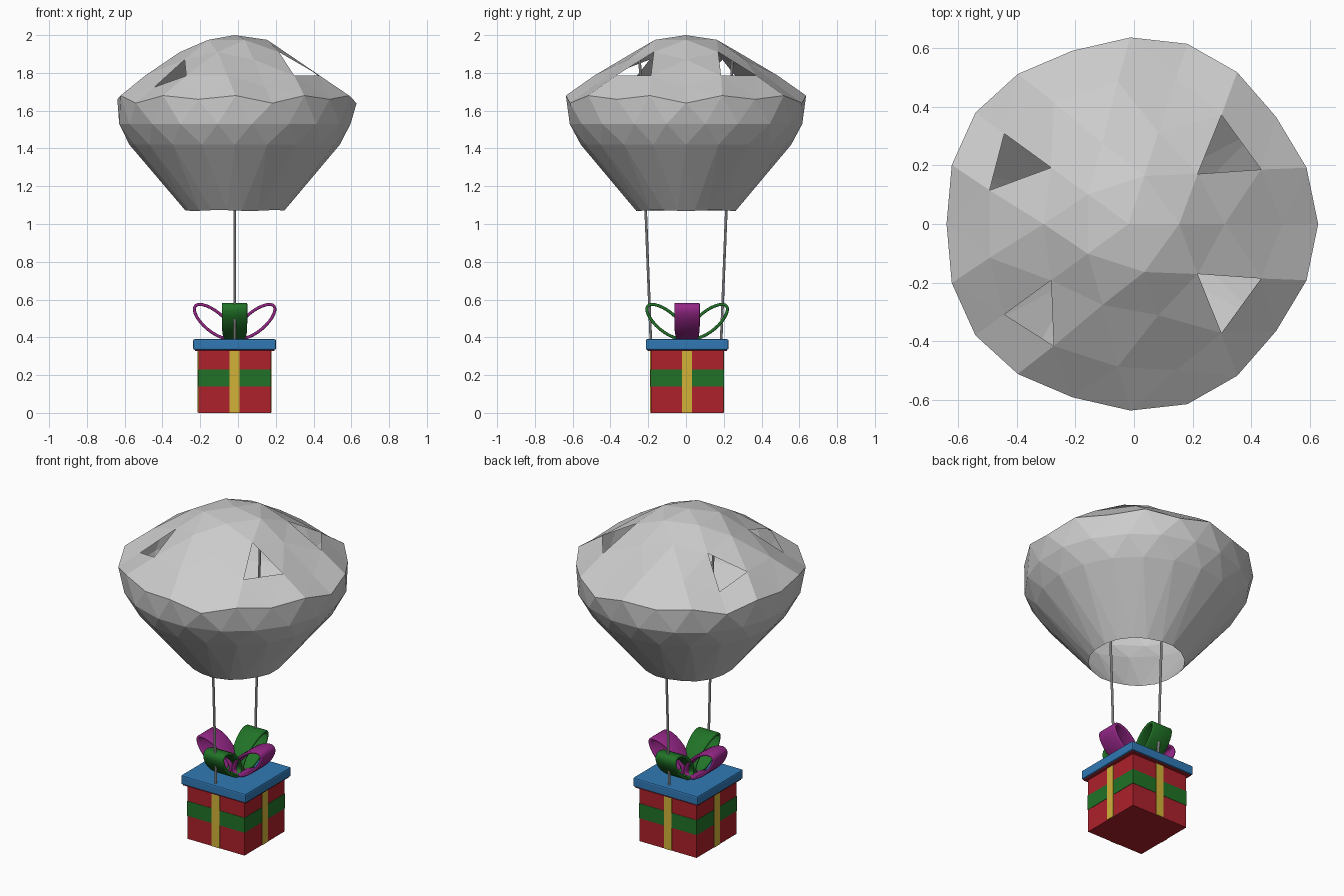
import bpy, bmesh, math
from mathutils import Vector

if "Cube" in bpy.data.objects:
    bpy.data.objects.remove(bpy.data.objects["Cube"])

CX, CY = -0.018, 0.006   # axis of the parcel and envelope


def material(name, rgb):
    m = bpy.data.materials.new(name)
    m.diffuse_color = (*rgb, 1)
    m.use_nodes = True
    m.node_tree.nodes["Principled BSDF"].inputs["Base Color"].default_value = m.diffuse_color
    return m


RED = material("red", (0.42, 0.015, 0.025))
GREEN = material("green", (0.015, 0.17, 0.02))
YELLOW = material("yellow", (0.65, 0.45, 0.04))
BLUE = material("blue", (0.03, 0.19, 0.46))
PURPLE = material("purple", (0.3, 0.02, 0.24))


def finish(name, bm, mat=None):
    me = bpy.data.meshes.new(name)
    bm.to_mesh(me)
    bm.free()
    ob = bpy.data.objects.new(name, me)
    bpy.context.collection.objects.link(ob)
    if mat:
        me.materials.append(mat)
    return ob


def box(name, center, size, mat, bevel=0):
    bm = bmesh.new()
    bmesh.ops.create_cube(bm, size=1)
    for v in bm.verts:
        v.co = Vector([c + a * s for c, a, s in zip(center, v.co, size)])
    ob = finish(name, bm, mat)
    if bevel:
        mod = ob.modifiers.new("bevel", 'BEVEL')
        mod.width, mod.segments = bevel, 2
    return ob


# Envelope: icosphere whose rings are remapped to (sphere z, new z, radius factor)
RINGS = [(1, 2.0, .63), (.962, 1.975, .63), (.894, 1.91, .649), (.851, 1.87, .622),
         (.724, 1.785, .707), (.675, 1.725, .71), (.526, 1.66, .73), (.506, 1.68, .737),
         (.447, 1.64, .722), (.276, 1.53, .645), (.232, 1.53, .64), (0, 1.42, .557),
         (-.232, 1.073, .273), (-.276, 1.07, .277)]
bm = bmesh.new()
bmesh.ops.create_icosphere(bm, subdivisions=1, radius=1)
for _ in range(2):
    bmesh.ops.subdivide_edges(bm, edges=bm.edges[:], cuts=1, use_grid_fill=True)
    for v in bm.verts:
        v.co.normalize()
bmesh.ops.delete(bm, geom=[v for v in bm.verts if v.co.z < -.35], context='VERTS')
for v in bm.verts:
    s, z, k = min(RINGS, key=lambda r: abs(r[0] - v.co.z))
    v.co = Vector((CX + v.co.x * k, v.co.y * k, z))
# four triangular vents
vents = []
for x, y in ((.32, .24), (.32, -.24), (-.403, .207), (-.33, -.303)):
    top = [f for f in bm.faces if f.calc_center_median().z > 1.68]
    vents.append(min(top, key=lambda f: (f.calc_center_median().xy - Vector((x, y))).length))
bmesh.ops.delete(bm, geom=list(set(vents)), context='FACES')
finish("envelope", bm)

# Ropes from the lid up into the envelope
for side, label in ((-1, "front"), (1, "back")):
    a = Vector((CX, side * .186, .38))
    b = Vector((CX, side * .245, 1.87))
    bm = bmesh.new()
    bmesh.ops.create_cone(bm, cap_ends=True, segments=8, radius1=.007, radius2=.007,
                          depth=(b - a).length)
    q = (b - a).to_track_quat('Z', 'Y')
    for v in bm.verts:
        v.co = q @ v.co + (a + b) / 2
    finish(label + "_rope", bm)

# Parcel with lid
box("parcel", (CX, CY, .166), (.384, .384, .332), RED)
box("lid_lining", (CX, CY, .334), (.42, .42, .012), RED)
box("lid", (CX, CY, .362), (.438, .438, .056), BLUE, .008)

# Ribbon around the parcel and upright strips on each side
box("green_band", (CX, CY, .185), (.388, .388, .09), GREEN)
for i in range(4):
    t = i * math.pi / 2
    dx, dy = round(math.cos(t)), round(math.sin(t))
    box(f"yellow_strip_{i + 1}", (CX + dx * .192, CY + dy * .192, .166),
        (.008 if dx else .052, .008 if dy else .052, .33), YELLOW)

# Bow: four tilted oval loops of ribbon
N, TILT = 28, math.radians(40)
for i in range(4):
    t = i * math.pi / 2
    bm = bmesh.new()
    rows = []
    for j in range(N):
        p = 2 * math.pi * j / N
        e, f = .135 * math.cos(p), .06 * math.sin(p)
        u = .111 + e * math.cos(TILT) - f * math.sin(TILT)
        z = .484 + e * math.sin(TILT) + f * math.cos(TILT)
        half = .045 + .022 * math.sin(math.pi / 2 * min(1, u / .18))
        rows.append([bm.verts.new((CX + u * math.cos(t) - w * math.sin(t),
                                   CY + u * math.sin(t) + w * math.cos(t), z))
                     for w in (-half, half)])
    for j in range(N):
        (a, b), (c, d) = rows[j], rows[(j + 1) % N]
        bm.faces.new((a, c, d, b))
    bmesh.ops.recalc_face_normals(bm, faces=bm.faces[:])
    ob = finish(f"bow_loop_{i + 1}", bm, PURPLE if i % 2 == 0 else GREEN)
    mod = ob.modifiers.new("thickness", 'SOLIDIFY')
    mod.thickness = .016
    bev = ob.modifiers.new("bevel", 'BEVEL')
    bev.width, bev.segments = .005, 2
    bpy.ops.object.select_all(action='DESELECT')
    ob.select_set(True)
    bpy.context.view_layer.objects.active = ob
    bpy.ops.object.shade_smooth_by_angle(angle=math.radians(40))
